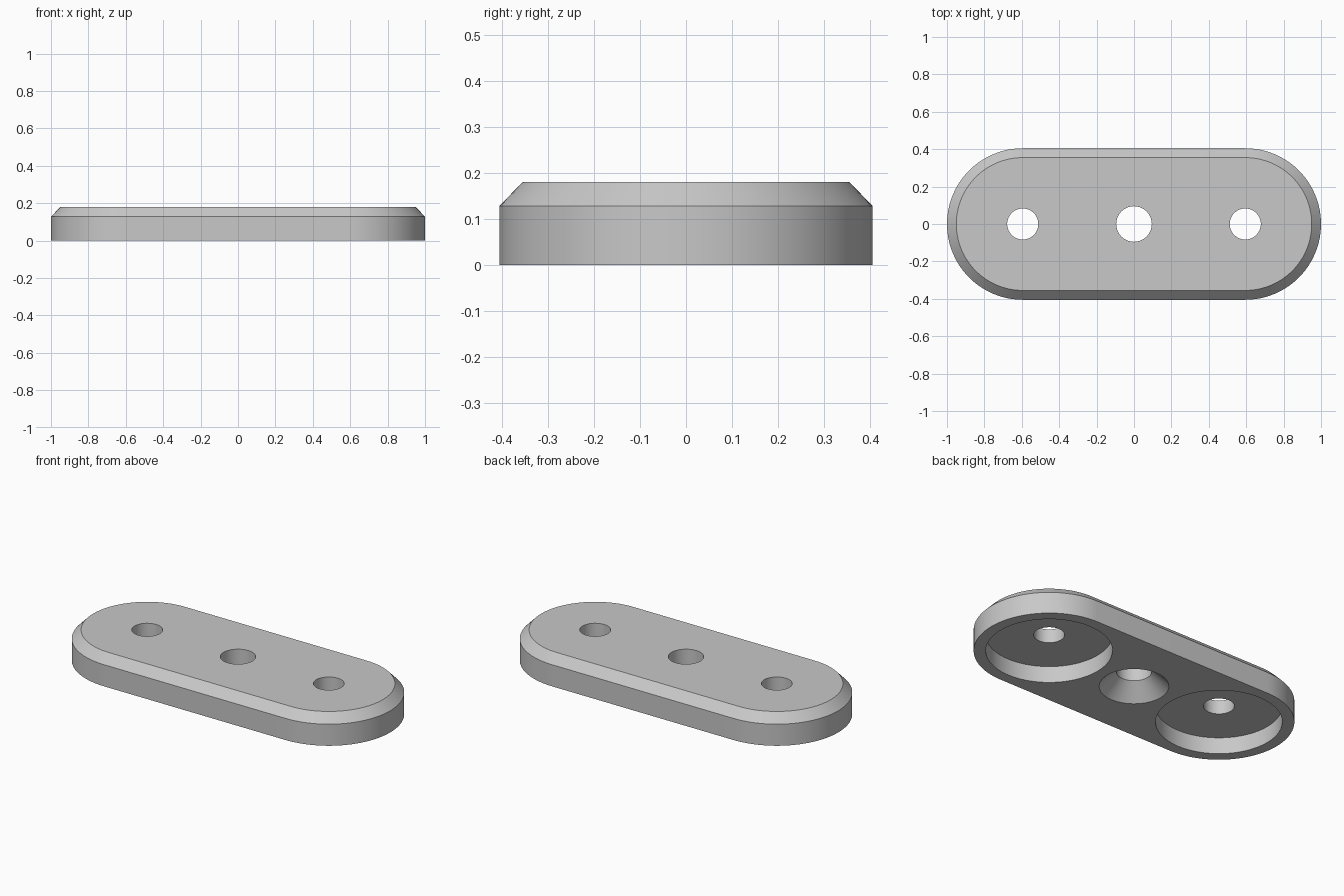
import bpy
import bmesh
from math import pi, sin, cos, radians

END_X = 0.595      # centre of each rounded end
RADIUS = 0.405
HEIGHT = 0.18
BEVEL = 0.052
POCKET_TOP = 0.098
SEGMENTS = 96

if "Cube" in bpy.data.objects:
    bpy.data.objects.remove(bpy.data.objects["Cube"], do_unlink=True)


def make_material(name, color):
    mat = bpy.data.materials.new(name)
    mat.use_nodes = True
    mat.diffuse_color = color
    mat.node_tree.nodes["Principled BSDF"].inputs["Base Color"].default_value = color
    return mat


def ring(radius, z, spread):
    """Circle, or a slot outline when its halves are spread apart along x."""
    points = []
    for side in (1, -1):
        count = SEGMENTS // 2
        for i in range(count + 1 if spread else count):
            a = side * -pi / 2 + pi * i / count if side > 0 else pi / 2 + pi * i / count
            points.append((side * spread + radius * cos(a), radius * sin(a), z))
    return points


def loft(name, profile, x=0, spread=0):
    """Closed solid through rings given as (radius, height) from the bottom up."""
    bm = bmesh.new()
    rings = [[bm.verts.new(p) for p in ring(r, z, spread)] for r, z in profile]
    for low, high in zip(rings, rings[1:]):
        for i in range(len(low)):
            j = (i + 1) % len(low)
            bm.faces.new((low[i], low[j], high[j], high[i]))
    bm.faces.new(rings[0][::-1])
    bm.faces.new(rings[-1])
    bmesh.ops.recalc_face_normals(bm, faces=bm.faces)
    mesh = bpy.data.meshes.new(name)
    bm.to_mesh(mesh)
    bm.free()
    obj = bpy.data.objects.new(name, mesh)
    obj.location.x = x
    bpy.context.collection.objects.link(obj)
    return obj


# Rounded plate with a chamfered top edge
plate = loft("mounting_plate",
             [(RADIUS, 0), (RADIUS, HEIGHT - BEVEL), (RADIUS - 0.05, HEIGHT)],
             spread=END_X)
plate.data.materials.append(make_material("light grey", (0.58, 0.58, 0.58, 1)))

# Stepped magnet pockets at both ends, countersunk screw hole in the middle
pocket = [(0.34, -0.1), (0.34, POCKET_TOP), (0.083, POCKET_TOP), (0.083, 0.3)]
countersink = [(0.187, -0.1), (0.187, 0), (0.095, 0.09), (0.095, 0.3)]
cutters = [loft("left_pocket_cutter", pocket, END_X),
           loft("right_pocket_cutter", pocket, -END_X),
           loft("screw_hole_cutter", countersink)]

bpy.context.view_layer.objects.active = plate
for cutter in cutters:
    cutter.hide_render = True
    mod = plate.modifiers.new(cutter.name, "BOOLEAN")
    mod.operation = "DIFFERENCE"
    mod.solver = "EXACT"
    mod.object = cutter
    bpy.ops.object.modifier_apply(modifier=mod.name)
    bpy.data.objects.remove(cutter, do_unlink=True)

# Smooth round walls, sharp rims
bpy.ops.object.select_all(action="DESELECT")
plate.select_set(True)
bpy.ops.object.shade_smooth_by_angle(angle=radians(30))
